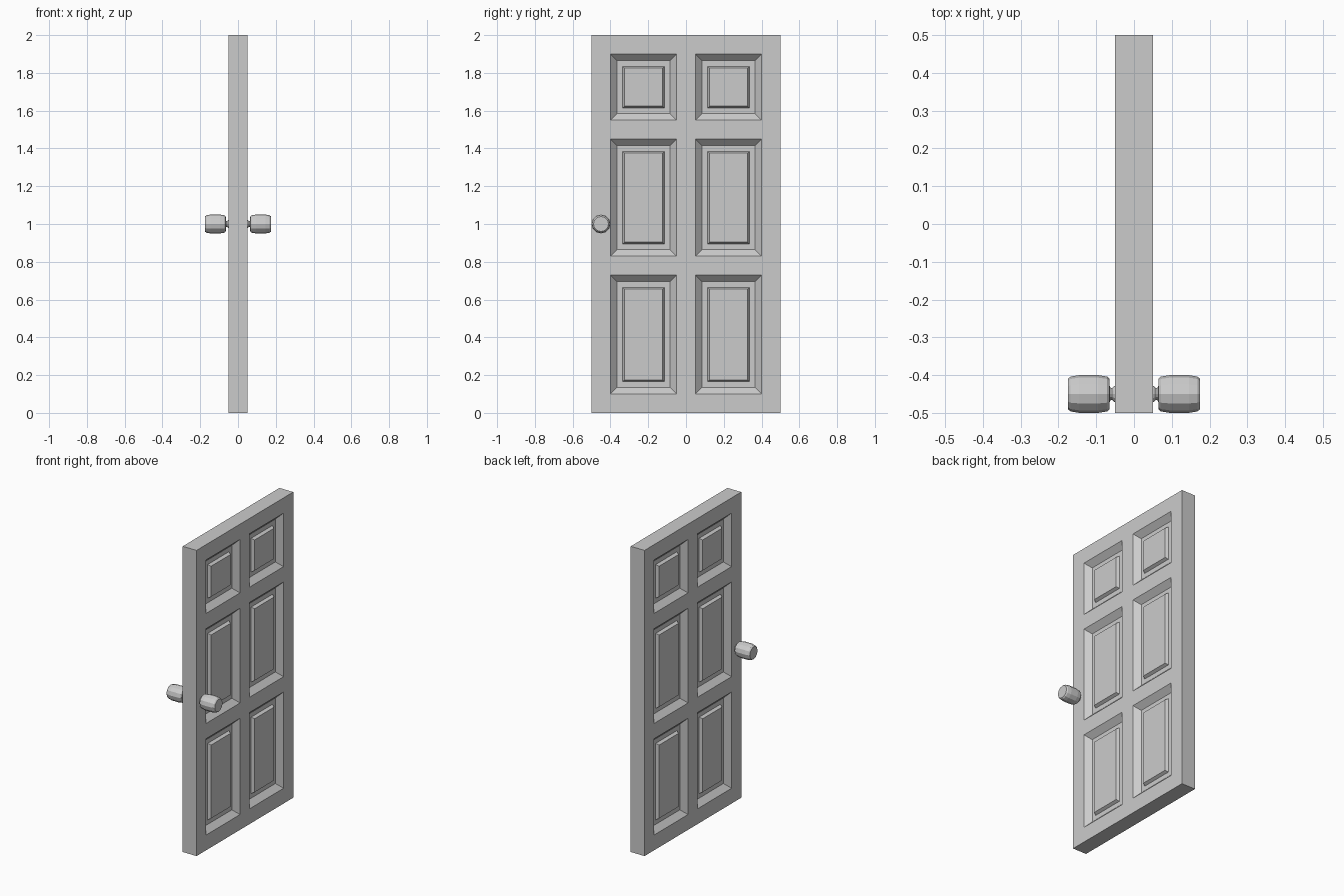
import bpy, bmesh, math
from mathutils import Vector

if "Cube" in bpy.data.objects:
    bpy.data.objects.remove(bpy.data.objects["Cube"])


def make_object(name, bm):
    bmesh.ops.remove_doubles(bm, verts=bm.verts, dist=1e-5)
    mesh = bpy.data.meshes.new(name)
    bm.to_mesh(mesh)
    bm.free()
    ob = bpy.data.objects.new(name, mesh)
    bpy.context.collection.objects.link(ob)
    return ob


# Panel layout on the slab
ys = [-0.5, -0.4, -0.05, 0.05, 0.4, 0.5]
zs = [0, 0.10, 0.73, 0.83, 1.45, 1.55, 1.90, 2.0]
# inset from the opening, x of that ring
steps = [(0.0, 0.05), (0.035, 0.015), (0.065, 0.015), (0.075, 0.033)]


def ring(bm, s, y0, y1, z0, z1, inset, x):
    a, b, c, d = y0 + inset, y1 - inset, z0 + inset, z1 - inset
    pts = [(a, c), (b, c), (b, d), (a, d)]
    return [bm.verts.new((s * x, y, z)) for y, z in pts]


# Door slab: a grid of faces on both sides with stepped raised panels
bm = bmesh.new()
for s in (-1, 1):
    for i in range(5):
        for j in range(7):
            box = (ys[i], ys[i + 1], zs[j], zs[j + 1])
            rings = [ring(bm, s, *box, *st)
                     for st in (steps if i % 2 and j % 2 else steps[:1])]
            for r0, r1 in zip(rings, rings[1:]):
                for k in range(4):
                    n = (k + 1) % 4
                    bm.faces.new((r0[k], r0[n], r1[n], r1[k]))
            bm.faces.new(rings[-1])
bmesh.ops.remove_doubles(bm, verts=bm.verts, dist=1e-5)
# slab edges bridge the two sides
rim = [e for e in bm.edges if len(e.link_faces) == 1]
bmesh.ops.bridge_loops(bm, edges=rim)
bmesh.ops.recalc_face_normals(bm, faces=bm.faces)
make_object("door_slab", bm)

# Knobs: lathed profile (x, radius) with stem and barrel grip
profile = [(0.045, 0.022), (0.052, 0.021), (0.058, 0.016), (0.064, 0.017),
           (0.065, 0.040), (0.071, 0.046), (0.095, 0.05), (0.145, 0.05),
           (0.168, 0.046), (0.175, 0.040)]
SIDES = 12


def knob(name, s):
    bm = bmesh.new()
    rows = []
    for x, r in profile:
        rows.append([bm.verts.new((s * x,
                                   -0.45 + r * math.cos(2 * math.pi * k / SIDES),
                                   1 + r * math.sin(2 * math.pi * k / SIDES)))
                     for k in range(SIDES)])
    for a, b in zip(rows, rows[1:]):
        for k in range(SIDES):
            n = (k + 1) % SIDES
            bm.faces.new((a[k], a[n], b[n], b[k]))
    bm.faces.new(rows[0])
    bm.faces.new(rows[-1])
    bmesh.ops.recalc_face_normals(bm, faces=bm.faces)
    make_object(name, bm)


knob("knob_left", -1)
knob("knob_right", 1)
